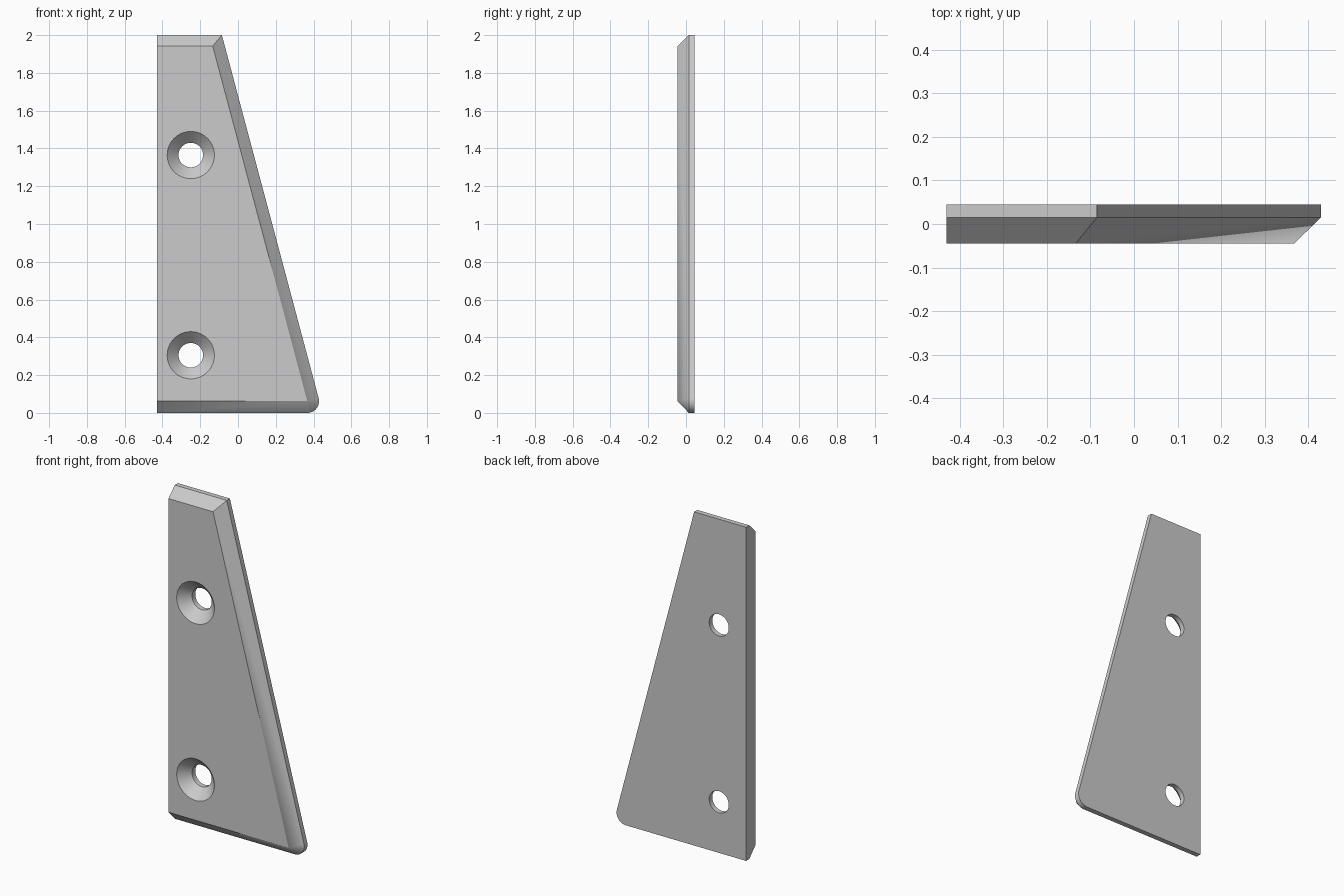
import bpy, bmesh, math

if "Cube" in bpy.data.objects:
    bpy.data.objects.remove(bpy.data.objects["Cube"])

FRONT, STEP, BACK = -0.045, 0.015, 0.045   # y of front face, chamfer end, back face
C = 0.06                                   # chamfer inset and corner radius
LEFT = -0.43
CORNER = (0.367, 0.062)                    # front-face lower right corner
TOP = (-0.134, 1.942)                      # front-face upper right corner


def make_object(name, bm):
    bmesh.ops.recalc_face_normals(bm, faces=bm.faces)
    mesh = bpy.data.meshes.new(name)
    bm.to_mesh(mesh)
    bm.free()
    obj = bpy.data.objects.new(name, mesh)
    bpy.context.collection.objects.link(obj)
    return obj


# Tapered plate: outer outline with one rounded corner, chamfered to the front face
slope = math.atan2(CORNER[0] - TOP[0], TOP[1] - CORNER[1])
radius = CORNER[1]
steps = 16
arc = []
for i in range(steps + 1):
    a = -math.pi / 2 + (math.pi / 2 + slope) * i / steps
    arc.append((CORNER[0] + radius * math.cos(a), CORNER[1] + radius * math.sin(a)))
top_x = arc[-1][0] - (2 - arc[-1][1]) * math.tan(slope)
outline = [(LEFT, 0)] + arc + [(top_x, 2), (LEFT, 2)]

bm = bmesh.new()
back = [bm.verts.new((x, BACK, z)) for x, z in outline]
rim = [bm.verts.new((x, STEP, z)) for x, z in outline]
f_left, f_corner, f_top, f_top_left = [
    bm.verts.new((x, FRONT, z)) for x, z in
    [(LEFT, CORNER[1]), CORNER, TOP, (LEFT, TOP[1])]]
bm.faces.new(back)
bm.faces.new((f_left, f_corner, f_top, f_top_left))
n = len(outline)
for i in range(n - 1):
    bm.faces.new((back[i], back[i + 1], rim[i + 1], rim[i]))
bm.faces.new((rim[0], rim[1], f_corner, f_left))
for i in range(1, steps + 1):
    bm.faces.new((rim[i], rim[i + 1], f_corner))
bm.faces.new((rim[-3], rim[-2], f_top, f_corner))
bm.faces.new((rim[-2], rim[-1], f_top_left, f_top))
bm.faces.new((back[-1], back[0], rim[0], f_left, f_top_left, rim[-1]))
plate = make_object("tapered_plate", bm)

# Countersunk screw holes
sides = 64
profile = [(0.065, 0.1), (0.065, 0.015), (0.185, -0.105)]
for k, z in enumerate((0.305, 1.365)):
    bm = bmesh.new()
    rings = [[bm.verts.new((-0.25 + r * math.cos(2 * math.pi * i / sides), y,
                            z + r * math.sin(2 * math.pi * i / sides)))
              for i in range(sides)] for r, y in profile]
    for a, b in zip(rings, rings[1:]):
        for i in range(sides):
            j = (i + 1) % sides
            bm.faces.new((a[i], a[j], b[j], b[i]))
    bm.faces.new(rings[0])
    bm.faces.new(rings[-1])
    cutter = make_object(f"screw_hole_cutter_{k + 1}", bm)
    cutter.hide_render = True
    mod = plate.modifiers.new("screw_hole", 'BOOLEAN')
    mod.operation = 'DIFFERENCE'
    mod.solver = 'EXACT'
    mod.object = cutter
    bpy.context.view_layer.objects.active = plate
    bpy.ops.object.modifier_apply(modifier=mod.name)
    bpy.data.objects.remove(cutter)

# Smooth round surfaces, crisp edges
bpy.ops.object.select_all(action='DESELECT')
plate.select_set(True)
bpy.context.view_layer.objects.active = plate
bpy.ops.object.shade_smooth_by_angle(angle=math.radians(25))
